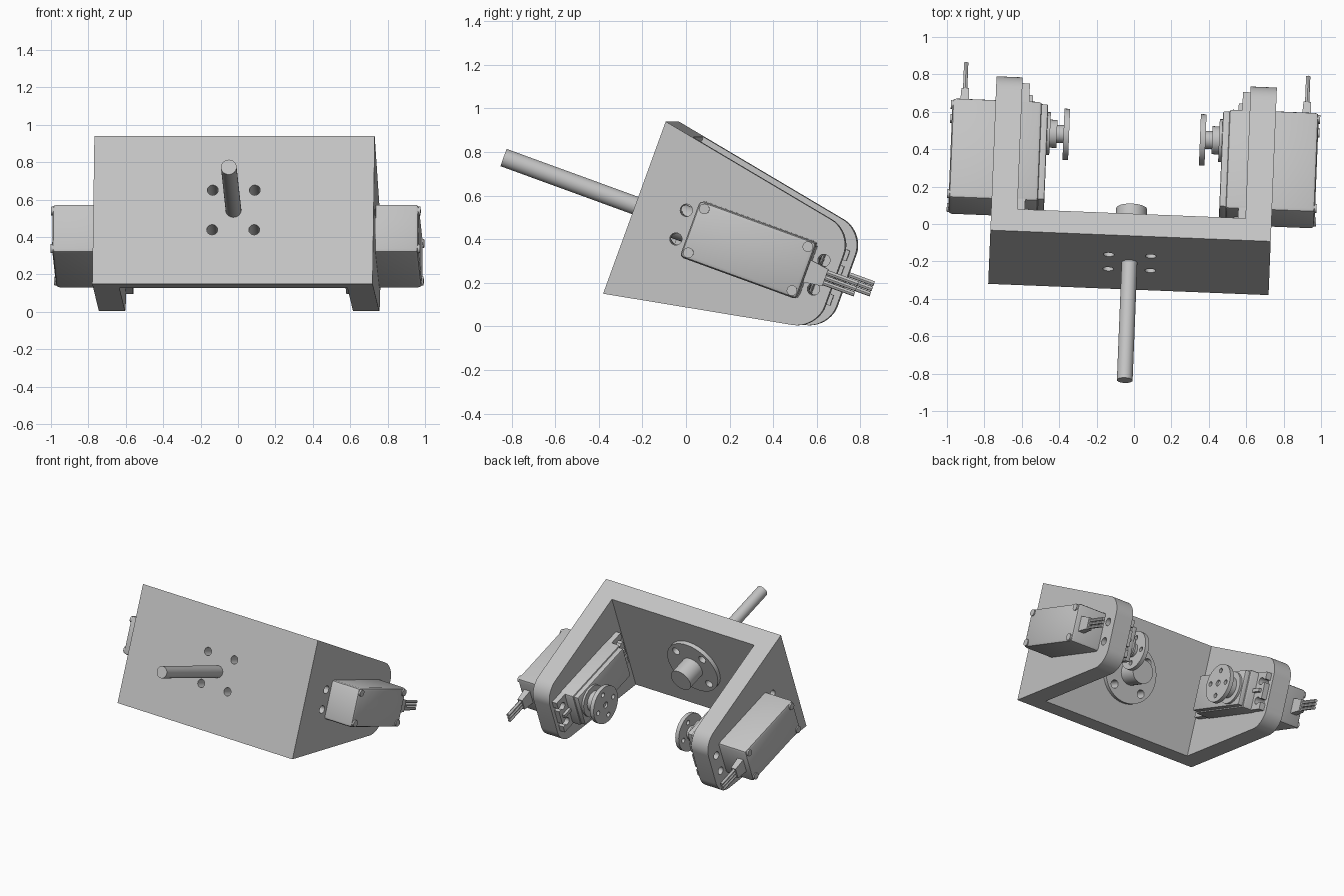
import bpy, bmesh, math
from mathutils import Matrix, Vector

cube = bpy.data.objects.get("Cube")
if cube:
    bpy.data.objects.remove(cube)

# One plain grey for the whole assembly
grey = bpy.data.materials.new("plain_grey")
grey.use_nodes = True
GREY = (0.55, 0.55, 0.55, 1)
grey.diffuse_color = GREY
grey.node_tree.nodes["Principled BSDF"].inputs["Base Color"].default_value = GREY

# Everything is built square to the bracket, then tipped and turned together
POSE = (Matrix.Translation((-0.03, -0.35, 0.15))
        @ Matrix.Rotation(math.radians(-2.3), 4, 'Z')
        @ Matrix.Rotation(math.radians(-20), 4, 'X'))
MID = 0.42       # height of the shaft and servo axes
HORN_Y = 0.715   # servo output axis


def finish(name, bm, mirror=False):
    bmesh.ops.recalc_face_normals(bm, faces=bm.faces)
    mesh = bpy.data.meshes.new(name)
    bm.to_mesh(mesh)
    bm.free()
    mesh.materials.append(grey)
    obj = bpy.data.objects.new(name, mesh)
    bpy.context.collection.objects.link(obj)
    obj.matrix_world = POSE
    if mirror:
        mod = obj.modifiers.new("Mirror", 'MIRROR')
        mod.use_mirror_merge = False
    return obj


def add_box(bm, lo, hi, bevel=0):
    lo, hi = Vector(lo), Vector(hi)
    m = Matrix.Translation((lo + hi) / 2) @ Matrix.Diagonal((*(hi - lo), 1))
    verts = bmesh.ops.create_cube(bm, size=1, matrix=m)["verts"]
    if bevel:
        edges = {e for v in verts for e in v.link_edges}
        bmesh.ops.bevel(bm, geom=list(edges), offset=bevel, segments=2,
                        profile=0.5, affect='EDGES')
    return verts


def add_rod(bm, axis, start, end, a, b, radius, sides=32):
    """Cylinder along x at (y, z) = (a, b), or along y at (x, z) = (a, b)."""
    mid = (start + end) / 2
    if axis == 'X':
        m = Matrix.Translation((mid, a, b)) @ Matrix.Rotation(math.pi / 2, 4, 'Y')
    else:
        m = Matrix.Translation((a, mid, b)) @ Matrix.Rotation(math.pi / 2, 4, 'X')
    bmesh.ops.create_cone(bm, cap_ends=True, segments=sides, radius1=radius,
                          radius2=radius, depth=end - start, matrix=m)


def cut(obj, bm):
    cutter = finish("cutter", bm)
    cutter.hide_render = True
    mod = obj.modifiers.new("Cut", 'BOOLEAN')
    mod.operation = 'DIFFERENCE'
    mod.solver = 'EXACT'
    mod.use_self = True
    mod.object = cutter
    bpy.context.view_layer.objects.active = obj
    bpy.ops.object.modifier_move_to_index(modifier=mod.name, index=0)
    bpy.ops.object.modifier_apply(modifier=mod.name)
    bpy.data.objects.remove(cutter)


CORNERS = [(sx, sz) for sx in (-1, 1) for sz in (-1, 1)]

# Bracket: tapered side profile, rounded at the open end
bm = bmesh.new()
profile = [(0, 0), (0.975, 0.183), (0.975, 0.657), (0, 0.84)]
face = bm.faces.new([bm.verts.new((-0.75, y, z)) for y, z in profile])
new = bmesh.ops.extrude_face_region(bm, geom=[face])["geom"]
bmesh.ops.translate(bm, vec=(1.5, 0, 0),
                    verts=[g for g in new if isinstance(g, bmesh.types.BMVert)])
round_edges = [e for e in bm.edges
               if all(v.co.y > 0.9 for v in e.verts)
               and abs(e.verts[0].co.x - e.verts[1].co.x) > 1]
bmesh.ops.bevel(bm, geom=round_edges, offset=0.11, segments=10,
                profile=0.5, affect='EDGES')
bracket = finish("bracket", bm)

# Hollow between the arms
bm = bmesh.new()
add_box(bm, (-0.61, 0.135, -0.5), (0.61, 1.5, 1.5))
cut(bracket, bm)

# Bolt holes in the front plate and in both arms
bm = bmesh.new()
for sx, sz in CORNERS:
    add_rod(bm, 'Y', -0.1, 0.3, sx * 0.1125, MID + sz * 0.1125, 0.029)
for y in (0.228, 0.9):
    for sz in (-1, 1):
        add_rod(bm, 'X', -0.9, 0.9, y, MID + sz * 0.07, 0.028)
cut(bracket, bm)

# Shaft, with its flange and hub behind the front plate
bm = bmesh.new()
add_rod(bm, 'Y', -0.67, 0.2, 0, MID, 0.042)
finish("shaft", bm)

bm = bmesh.new()
add_rod(bm, 'Y', 0.135, 0.165, 0, MID, 0.21, 48)
flange = finish("flange", bm)
bm = bmesh.new()
for sx, sz in CORNERS:
    add_rod(bm, 'Y', 0.1, 0.2, sx * 0.1125, MID + sz * 0.1125, 0.029)
cut(flange, bm)

bm = bmesh.new()
add_rod(bm, 'Y', 0.16, 0.306, 0, MID, 0.083)
finish("hub", bm)

# Servo body and stepped inner cover
bm = bmesh.new()
add_box(bm, (0.5, 0.28, 0.282), (0.98, 0.85, 0.558), 0.02)
finish("servo_body", bm, True)
bm = bmesh.new()
add_box(bm, (0.468, 0.295, 0.295), (0.52, 0.838, 0.545), 0.008)
finish("servo_cover", bm, True)

# Mounting ears with open slots, and a small rib on each
bm = bmesh.new()
add_box(bm, (0.57, 0.18, 0.286), (0.61, 0.947, 0.554))
ears = finish("servo_ears", bm, True)
bm = bmesh.new()
for sz in (-1, 1):
    z = MID + sz * 0.07
    for y, tip in ((0.228, 0.1), (0.9, 1.0)):
        add_rod(bm, 'X', 0.5, 0.7, y, z, 0.026)
        add_box(bm, (0.51, min(y, tip), z - 0.013), (0.69, max(y, tip), z + 0.013))
cut(ears, bm)
bm = bmesh.new()
for lo, hi in ((0.2, 0.29), (0.84, 0.925)):
    add_box(bm, (0.55, lo, MID - 0.012), (0.58, hi, MID + 0.012))
finish("ear_ribs", bm, True)

# Case screws at the corners of the outer end
bm = bmesh.new()
for y in (0.312, 0.818):
    for sz in (-1, 1):
        add_rod(bm, 'X', 0.94, 0.988, y, MID + sz * 0.107, 0.024, 20)
finish("case_screws", bm, True)

# Output boss, collar and neck
bm = bmesh.new()
for start, end, radius in ((0.452, 0.48, 0.115), (0.415, 0.46, 0.075), (0.37, 0.42, 0.048)):
    add_rod(bm, 'X', start, end, HORN_Y, MID, radius)
finish("servo_output", bm, True)

# Round horn with four holes and a centre recess
bm = bmesh.new()
add_rod(bm, 'X', 0.35, 0.38, HORN_Y, MID, 0.137, 48)
horn = finish("servo_horn", bm, True)
bm = bmesh.new()
add_rod(bm, 'X', 0.34, 0.365, HORN_Y, MID, 0.022, 20)
for dy, dz in ((1, 0), (-1, 0), (0, 1), (0, -1)):
    add_rod(bm, 'X', 0.3, 0.4, HORN_Y + dy * 0.09, MID + dz * 0.09, 0.017, 20)
cut(horn, bm)

# Cable boot, tapering away from the servo, and three wires
bm = bmesh.new()
for v in add_box(bm, (0.89, 0.84, MID - 0.055), (0.94, 0.94, MID + 0.055)):
    if v.co.y > 0.9:
        v.co.z = MID + (v.co.z - MID) * 0.75
        v.co.x = 0.915 + (v.co.x - 0.915) * 0.8
finish("cable_boot", bm, True)
bm = bmesh.new()
for i in (-1, 0, 1):
    add_rod(bm, 'Y', 0.92, 1.09, 0.915, MID + i * 0.025, 0.0115, 12)
finish("cable_wires", bm, True)

# Smooth the round faces, keep the hard edges
for obj in bpy.context.collection.objects:
    if obj.type == 'MESH':
        bpy.ops.object.select_all(action='DESELECT')
        obj.select_set(True)
        bpy.context.view_layer.objects.active = obj
        bpy.ops.object.shade_smooth_by_angle(angle=math.radians(30))
